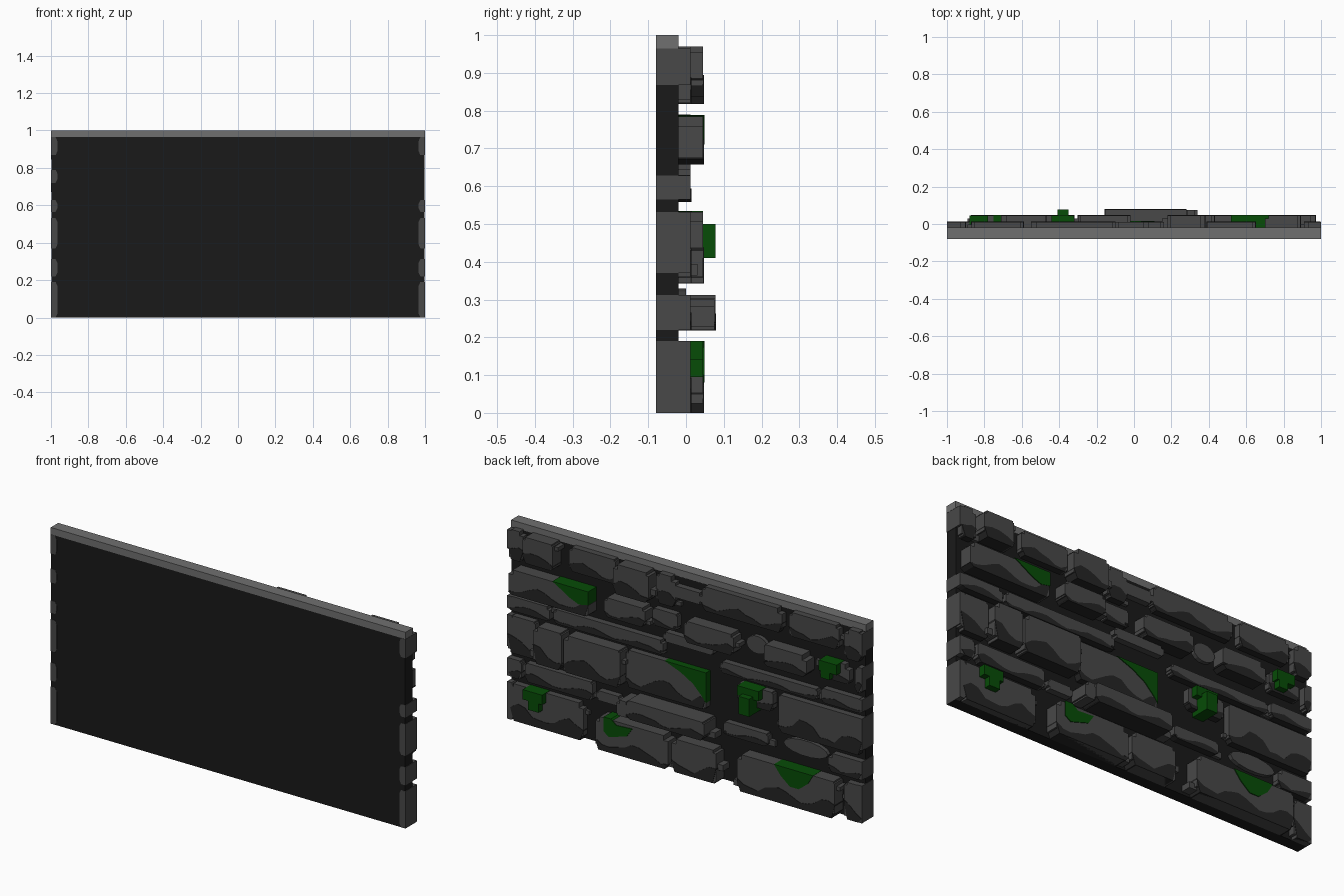
import bpy
import bmesh
import math
import random

random.seed(7)

if "Cube" in bpy.data.objects:
    bpy.data.objects.remove(bpy.data.objects["Cube"], do_unlink=True)


def make_material(name, red, green, blue):
    material = bpy.data.materials.new(name)
    colour = (red, green, blue, 1)
    material.diffuse_color = colour
    material.use_nodes = True
    material.node_tree.nodes["Principled BSDF"].inputs["Base Color"].default_value = colour
    return material


MORTAR = make_material("dark mortar", .01, .01, .01)
SHADE = make_material("dark stone", .018, .018, .018)
STONE = make_material("grey stone", .065, .065, .065)
TRIM = make_material("light coping", .16, .16, .16)
MOSS = make_material("green moss", .002, .072, .002)

# Depth levels of the wall relief
FRONT, BACK = -.08, -.02
LOW, MID, HIGH = .012, .045, .078


def prism(name, outline, y_start, y_end, material):
    """Extrude an (x, z) outline along y."""
    mesh = bpy.data.meshes.new(name)
    bm = bmesh.new()
    face = bm.faces.new([bm.verts.new((x, y_start, z)) for x, z in outline])
    grown = bmesh.ops.extrude_face_region(bm, geom=[face])["geom"]
    moved = [v for v in grown if isinstance(v, bmesh.types.BMVert)]
    bmesh.ops.translate(bm, verts=moved, vec=(0, y_end - y_start, 0))
    bmesh.ops.recalc_face_normals(bm, faces=bm.faces)
    bm.to_mesh(mesh)
    bm.free()
    mesh.materials.append(material)
    obj = bpy.data.objects.new(name, mesh)
    bpy.context.collection.objects.link(obj)
    return obj


def rectangle(left, right, low, high):
    return [(left, low), (right, low), (right, high), (left, high)]


def stepped(left, right, low, high):
    """Rectangle whose corners are cut as small square steps."""
    limit = min(right - left, high - low) * .25
    a, b, c, d = [min(limit, random.choice((.008, .015, .025))) for _ in range(4)]
    return [(left + a, low), (right - b, low), (right - b, low + b), (right, low + b),
            (right, high - c), (right - c, high - c), (right - c, high),
            (left + d, high), (left + d, high - d), (left, high - d),
            (left, low + a), (left + a, low + a)]


def oval(left, right, low, high, sides=14):
    angles = [math.tau * i / sides for i in range(sides)]
    return [((left + right) / 2 + (right - left) / 2 * math.cos(t),
             (low + high) / 2 + (high - low) / 2 * math.sin(t)) for t in angles]


def weathering(name, left, right, low, high, top):
    """Dark lower part of a stone with a wavy upper border."""
    edge = .002
    left, right = max(left - edge, -1), min(right + edge, 1)
    low = max(low - edge, 0)
    count = max(3, round((right - left) / .04))
    phase = random.uniform(0, math.tau)
    outline = [(left + .02, low), (right - .02, low)]
    for i in range(count + 1):
        t = 1 - i / count
        level = .3 + .16 * math.sin(phase + t * count * .9) + random.uniform(-.06, .06)
        outline.append((left + (right - left) * t, low + (high - low) * level))
    prism(name, outline, BACK, top + edge, SHADE)


def chips(name, left, right, low, high, top):
    """Small square fragments beside the ends of a stone."""
    for x in (left, right):
        if random.random() < .55 and abs(x) < .93:
            z = random.uniform(low, high - .03)
            size = random.choice((.02, .03))
            prism(name + "_chip", rectangle(x - size, x + size, z, z + size),
                  BACK, min(top, MID) - .015, STONE)


def course(name, low, high, stones):
    """One row of stones: (left, right, depth, optional lift)."""
    for number, (left, right, top, *lift) in enumerate(stones, start=1):
        label = f"{name}_stone_{number}"
        shift = lift[0] if lift else 0
        z0, z1 = low + max(shift, 0), high + min(shift, 0)
        prism(label, stepped(left, right, z0, z1), BACK, top, STONE)
        weathering(label + "_weathering", left, right, z0, z1, top)
        chips(label, left, right, z0, z1, top)


# Wall core and the coping along its top
prism("wall_core", rectangle(-.998, .998, 0, .966), FRONT + .001, BACK, MORTAR)
prism("coping", rectangle(-1, 1, .965, 1), FRONT, BACK, TRIM)

# Courses of stone on the back, from top to bottom
course("top_course", .82, .97, [
    (.91, .99, LOW), (.72, .89, MID, .02), (.39, .65, LOW, .03), (.18, .38, MID),
    (.05, .16, LOW), (-.55, -.1, LOW, .03), (-.87, -.59, LOW, .03), (-1, -.9, LOW)])
course("upper_course", .66, .785, [
    (.52, .97, MID), (.2, .43, MID, .03), (.04, .18, LOW, .04), (-.3, -.02, MID, .02),
    (-.71, -.47, MID, .02), (-.93, -.76, LOW, .03), (-1, -.96, LOW)])
course("thin_course", .56, .63, [
    (.76, .99, LOW), (.12, .74, LOW), (-.75, -.2, LOW, -.015), (-1, -.77, LOW)])
course("middle_course", .345, .532, [
    (.84, .995, LOW), (.67, .83, MID), (.34, .66, MID), (-.12, .33, LOW),
    (-.5, -.3, LOW, .09), (-1, -.53, LOW)])
course("lower_course", .22, .312, [
    (.92, .99, LOW), (.52, .9, LOW), (-.155, .28, HIGH),
    (-.47, -.22, LOW, .03), (-1, -.81, LOW)])
course("bottom_course", 0, .188, [
    (.57, .98, LOW), (.07, .48, MID, -.02), (-.2, .05, MID, -.02),
    (-.87, -.32, MID), (-1, -.9, LOW)])

# Slim infill stones between courses
prism("upper_infill", stepped(-.1, .14, .87, .93), BACK, LOW, STONE)
prism("middle_infill", stepped(-.16, .12, .63, .68), BACK, LOW, STONE)
prism("side_infill", stepped(.27, .34, .22, .30), BACK, HIGH - .002, STONE)
prism("lower_infill", stepped(.36, .5, .23, .28), BACK, LOW, STONE)

# Round cobbles
prism("small_cobble", oval(-.46, -.34, .7, .79), BACK, 0, STONE)
prism("wide_cobble", oval(-.8, -.55, .25, .33), BACK, 0, STONE)


def moss(name, outline, top):
    prism(name + "_moss", outline, BACK, top, MOSS)


def hanging(left, right, stem_left, stem_right, low, middle, high):
    """T shaped outline of moss dripping from an edge."""
    return [(left, high), (left, middle), (stem_left, middle), (stem_left, low),
            (stem_right, low), (stem_right, middle), (right, middle), (right, high)]


# Moss patches
moss("upper", [(.518, .788), (.518, .72), (.57, .71), (.62, .73), (.67, .76), (.72, .788)],
     MID + .004)
moss("middle", [(-.123, .534), (-.123, .38), (-.1, .41), (-.05, .46), (.02, .5), (.11, .534)],
     LOW + .004)
moss("hanging", hanging(-.44, -.32, -.41, -.35, .43, .485, .534), MID)
prism("hanging_moss_clump", rectangle(-.41, -.35, .41, .5), BACK, HIGH, MOSS)
moss("corner", hanging(-.88, -.78, -.84, -.79, .7, .735, .787), MID)
moss("left_bottom", hanging(.78, .89, .8, .86, .095, .14, .19), MID)
moss("inner_bottom", [(.43, .175), (.43, .1), (.4, .08), (.3, .11), (.27, .155), (.36, .15),
                      (.39, .175)], MID + .004)
moss("right_bottom", [(-.75, .19), (-.72, .14), (-.67, .1), (-.62, .1), (-.57, .14), (-.53, .19)],
     MID + .004)

# Stone quoins wrapping both ends
for side, end in ((1, "left"), (-1, "right")):
    bands = [(0, .19), (.22, .312), (.37, .532), (.565, .628), (.868, .964)]
    if side < 0:
        bands.append((.72, .79))
    for number, (low, high) in enumerate(bands, start=1):
        cut = .02
        outline = [(side, low), (side * .975, low), (side * .966, low + cut),
                   (side * .966, high - cut), (side * .975, high), (side, high)]
        prism(f"{end}_quoin_{number}", outline, FRONT, LOW, STONE)
